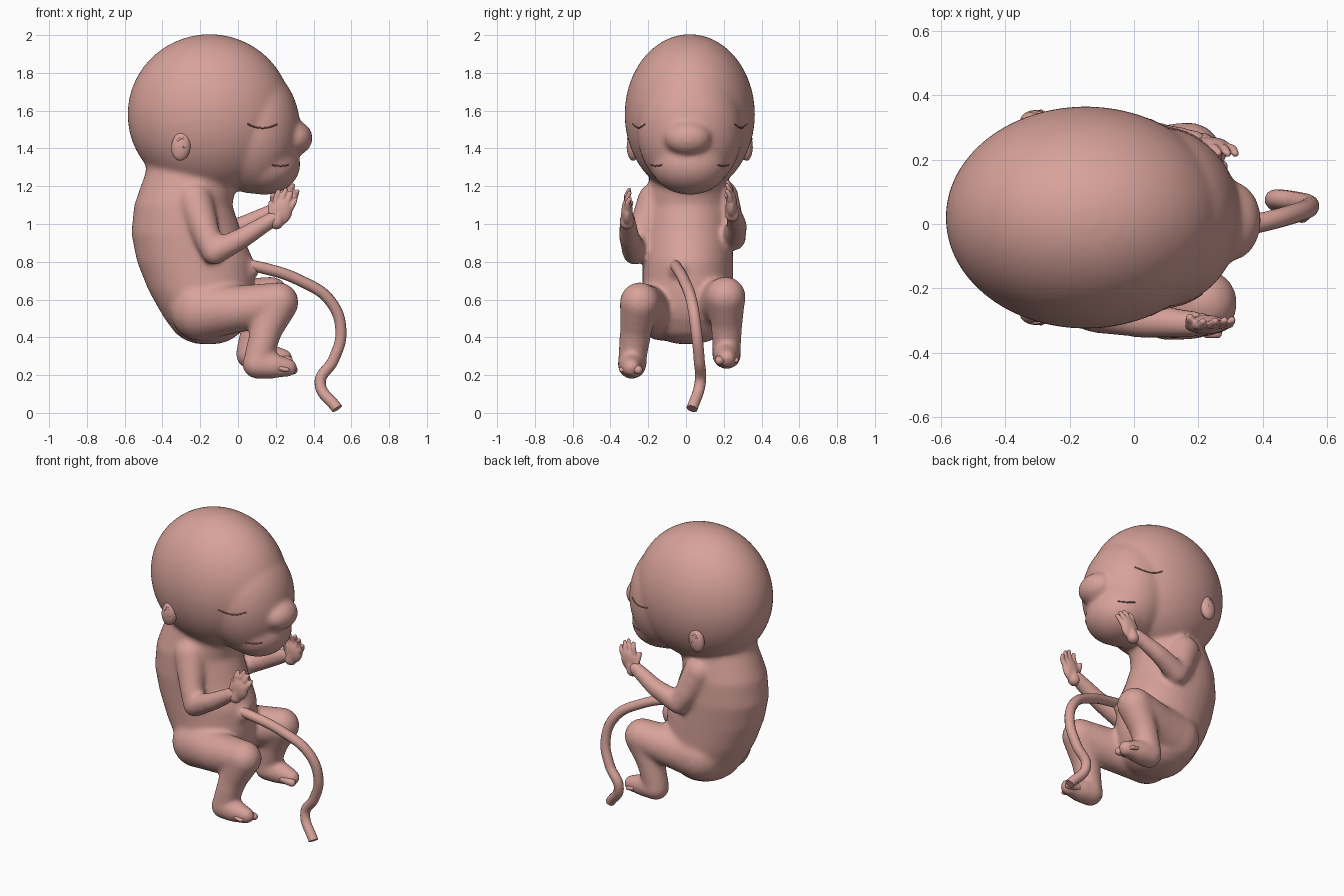
import bpy, math
from mathutils import Vector, Matrix
from mathutils.bvhtree import BVHTree

if "Cube" in bpy.data.objects:
    bpy.data.objects.remove(bpy.data.objects["Cube"])

skin = bpy.data.materials.new("skin")
skin.diffuse_color = (0.68, 0.36, 0.32, 1)
skin.use_nodes = True
skin.node_tree.nodes["Principled BSDF"].inputs["Base Color"].default_value = skin.diffuse_color
crease = bpy.data.materials.new("crease")
crease.diffuse_color = (0.3, 0.13, 0.12, 1)
crease.use_nodes = True
crease.node_tree.nodes["Principled BSDF"].inputs["Base Color"].default_value = crease.diffuse_color
CY = 0.02  # head centre line


def skin_rings(mesh, rings):
    """Append a closed surface through equal-sized rings of points."""
    verts, faces = mesh
    s, n = len(verts), len(rings[0])
    for r in rings:
        verts.extend(r)
    for i in range(len(rings) - 1):
        for k in range(n):
            a, b = s + i * n, s + (i + 1) * n
            faces.append((a + k, a + (k + 1) % n, b + (k + 1) % n, b + k))
    faces.append(tuple(range(s + n - 1, s - 1, -1)))
    last = s + (len(rings) - 1) * n
    faces.append(tuple(range(last, last + n)))


def ball(mesh, c, r, rot=None, seg=24):
    r = r if isinstance(r, tuple) else (r, r, r)
    m = Matrix.Translation(c) @ (rot or Matrix()) @ Matrix.Diagonal((*r, 1))
    rings = []
    for i in range(seg // 2 + 1):
        t = -math.pi / 2 + 0.02 + (math.pi - 0.04) * i / (seg // 2)
        rings.append([m @ Vector((math.cos(t) * math.cos(2 * math.pi * k / seg),
                                  math.cos(t) * math.sin(2 * math.pi * k / seg), math.sin(t)))
                      for k in range(seg)])
    skin_rings(mesh, rings)


def limb(mesh, pts, seg=20):
    """Tapered limb through (x, y, z, r) points: balls joined by cones."""
    for p in pts:
        ball(mesh, p[:3], p[3], seg=seg)
    for a, b in zip(pts, pts[1:]):
        q = (Vector(b[:3]) - Vector(a[:3])).to_track_quat('Z', 'Y')
        skin_rings(mesh, [[Vector(p[:3]) + q @ Vector((p[3] * math.cos(2 * math.pi * k / seg),
                                                       p[3] * math.sin(2 * math.pi * k / seg), 0))
                           for k in range(seg)] for p in (a, b)])


def loft(mesh, sections, n=40):
    """Closed loft of ellipses: (z, xmin, xmax, half width in y)."""
    skin_rings(mesh, [[Vector(((x0 + x1) / 2 + (x1 - x0) / 2 * math.cos(2 * math.pi * k / n),
                               0.01 + ry * math.sin(2 * math.pi * k / n), z)) for k in range(n)]
                      for z, x0, x1, ry in sections])


def finish(name, mesh, voxel, smooth):
    """Fuse the overlapping pieces into one smooth skin."""
    me = bpy.data.meshes.new(name)
    me.from_pydata(mesh[0], [], mesh[1])
    ob = bpy.data.objects.new(name, me)
    bpy.context.collection.objects.link(ob)
    me.materials.append(skin)
    m = ob.modifiers.new("fuse", 'REMESH')
    m.mode, m.voxel_size, m.use_smooth_shade = 'VOXEL', voxel, True
    m = ob.modifiers.new("soften", 'SMOOTH')
    m.factor, m.iterations = 0.5, smooth
    return ob


def tube(name, pts, r, mat, res=8):
    cu = bpy.data.curves.new(name, 'CURVE')
    cu.dimensions, cu.bevel_depth, cu.bevel_resolution = '3D', r, 4
    cu.resolution_u, cu.use_fill_caps = res, True
    sp = cu.splines.new('BEZIER')
    sp.bezier_points.add(len(pts) - 1)
    for bp, p in zip(sp.bezier_points, pts):
        bp.co = p
        bp.handle_left_type = bp.handle_right_type = 'AUTO'
    cu.materials.append(mat)
    bpy.context.collection.objects.link(bpy.data.objects.new(name, cu))


body = ([], [])
# head: cranium, face, jaw, nose
ball(body, (-0.15, CY, 1.58), (0.435, 0.345, 0.425), seg=56)
ball(body, (0.08, CY, 1.5), (0.25, 0.28, 0.34), seg=48)
ball(body, (0.14, CY, 1.315), (0.19, 0.205, 0.16), seg=40)
ball(body, (0.30, 0.01, 1.455), (0.095, 0.125, 0.092), seg=32)
# torso with a curved back
loft(body, [(0.365, -0.22, -0.1, 0.06), (0.385, -0.28, -0.04, 0.13), (0.42, -0.33, 0.01, 0.18),
            (0.5, -0.39, 0.06, 0.22), (0.56, -0.425, 0.08, 0.235), (0.65, -0.475, 0.09, 0.24),
            (0.8, -0.535, 0.085, 0.24), (0.95, -0.565, 0.02, 0.24), (1.1, -0.55, -0.03, 0.23),
            (1.2, -0.515, -0.01, 0.21), (1.27, -0.49, 0.03, 0.2), (1.38, -0.48, 0.05, 0.2)])
ball(body, (0.06, -0.04, 0.76), 0.055)
# arms: shoulder, elbow, wrist
limb(body, [(-0.23, -0.16, 1.12, 0.1), (-0.17, -0.235, 0.95, 0.075), (-0.125, -0.27, 0.85, 0.068),
            (0.03, -0.3, 0.93, 0.055), (0.19, -0.31, 1.03, 0.042)])
limb(body, [(-0.23, 0.18, 1.14, 0.1), (-0.17, 0.235, 1.0, 0.075), (-0.125, 0.25, 0.925, 0.068),
            (0.03, 0.27, 0.99, 0.055), (0.19, 0.25, 1.07, 0.042)])
# legs: hip, knee, ankle, then heel and sole
limb(body, [(-0.2, -0.12, 0.54, 0.16), (0.0, -0.2, 0.55, 0.125), (0.215, -0.245, 0.585, 0.107),
            (0.15, -0.265, 0.44, 0.085), (0.105, -0.285, 0.28, 0.075)])
limb(body, [(0.1, -0.285, 0.258, 0.078), (0.18, -0.29, 0.25, 0.07), (0.265, -0.29, 0.24, 0.05)])
limb(body, [(-0.2, 0.12, 0.56, 0.16), (-0.02, 0.17, 0.58, 0.125), (0.17, 0.21, 0.615, 0.107),
            (0.11, 0.215, 0.48, 0.085), (0.065, 0.215, 0.33, 0.075)])
limb(body, [(0.065, 0.215, 0.31, 0.078), (0.15, 0.215, 0.302, 0.07), (0.24, 0.215, 0.29, 0.05)])
body_ob = finish("body", body, 0.013, 14)

# hands: flat palm, four fingers, thumb
for side, name, base in ((-1, "hand_right", (0.225, -0.312, 1.065)), (1, "hand_left", (0.235, 0.24, 1.105))):
    hand = ([], [])
    base = Vector(base)
    d = Vector((0.36, -0.08 * (side > 0), 0.93)).normalized()
    p = Vector((0.93, -0.05 * side, -0.36)).normalized()
    inward = Vector((0, -side, 0))
    ball(hand, base, (0.062, 0.03, 0.075), Matrix.Rotation(0.37, 4, 'Y'))
    limb(hand, [(*(base - d * 0.06), 0.038), (*base, 0.03)])
    for k, length in enumerate((0.055, 0.075, 0.07, 0.05)):
        a = base + p * (k - 1.5) * 0.029 + d * 0.04
        b = a + d * length * 0.6 + p * (k - 1.5) * 0.004
        c = b + d * length * 0.45 + inward * 0.012
        limb(hand, [(*a, 0.017), (*b, 0.0145), (*c, 0.012)], 12)
    t = base - p * 0.045 - d * 0.02
    limb(hand, [(*t, 0.018), (*(t - p * 0.02 + d * 0.045 + inward * 0.025), 0.014)], 12)
    finish(name, hand, 0.006, 3)

# toes, big toe on the inside
for side, name, (x, y, z) in ((-1, "toes_right", (0.275, -0.29, 0.235)), (1, "toes_left", (0.25, 0.215, 0.285))):
    toes = ([], [])
    for k in range(5):
        r = 0.024 if k == 0 else 0.017 - 0.001 * k
        yy = y - side * (0.038 - 0.021 * k - (0.006 if k else 0))
        limb(toes, [(x - 0.05, yy, z, r), (x + 0.018 - 0.008 * k, yy, z - 0.008, r)], 14)
    finish(name, toes, 0.006, 3)

# ears with an inner fold
for side, name in ((-1, "right"), (1, "left")):
    ear = ([], [])
    ball(ear, (-0.302, CY + side * 0.3, 1.41), (0.052, 0.034, 0.077), Matrix.Rotation(0.12, 4, 'Y'))
    finish("ear_" + name, ear, 0.007, 2)
    tube("ear_fold_" + name, [(-0.31 + dx, CY + side * dy, 1.42 + dz) for dx, dy, dz in
                              ((-0.012, 0.324, 0.015), (0.008, 0.325, 0.035), (0.03, 0.32, 0.025),
                               (0.034, 0.322, 0.0), (0.02, 0.33, -0.015))], 0.006, skin)

# closed eyelids and mouth corners, laid on the face surface
bpy.context.view_layer.update()
tree = BVHTree.FromObject(body_ob, bpy.context.evaluated_depsgraph_get())
for part, x0, x1, z, sag in (("eyelid", 0.05, 0.21, 1.53, 0.022), ("mouth", 0.18, 0.268, 1.313, 0.006)):
    for side, name in ((-1, "right"), (1, "left")):
        pts = []
        for k in range(9):
            t = k / 8
            o = Vector((x0 + (x1 - x0) * t, side, z - sag * 4 * t * (1 - t)))
            hit = tree.ray_cast(o, Vector((0, -side, 0)))[0]
            if hit:
                pts.append(hit)
        if len(pts) > 1:
            tube(part + "_" + name, pts, 0.004, crease, 3)

# umbilical cord
tube("cord", [(0.03, -0.06, 0.785), (0.12, -0.05, 0.77), (0.33, -0.01, 0.70), (0.49, 0.03, 0.59),
              (0.545, 0.055, 0.43), (0.505, 0.07, 0.28), (0.435, 0.075, 0.16), (0.525, 0.032, 0.022)],
     0.03, skin, 14)
